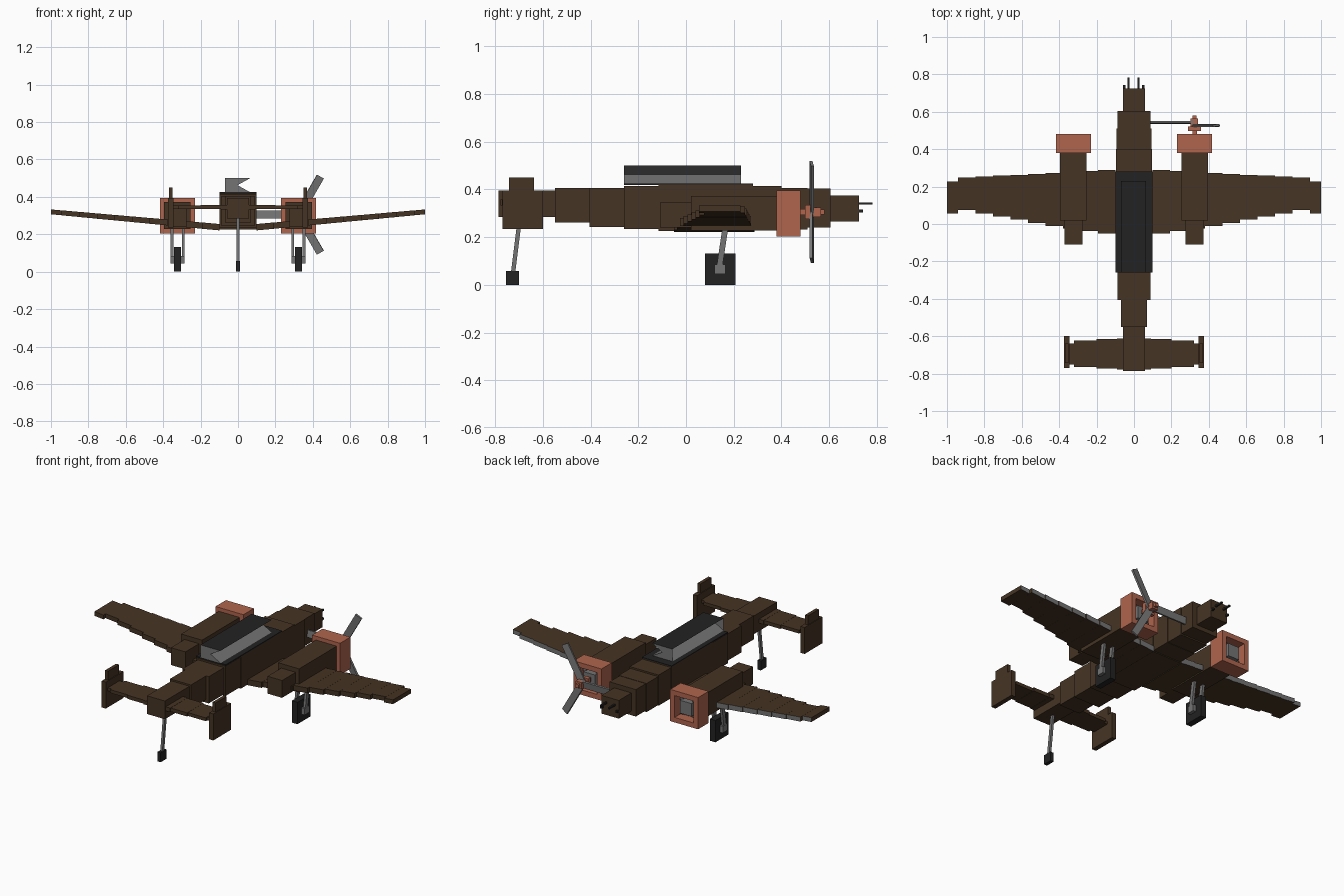
import bpy, bmesh, math
from mathutils import Vector, Matrix

if "Cube" in bpy.data.objects:
    bpy.data.objects.remove(bpy.data.objects["Cube"])


def material(name, rgb):
    m = bpy.data.materials.new(name)
    m.diffuse_color = (*rgb, 1)
    m.use_nodes = True
    m.node_tree.nodes["Principled BSDF"].inputs["Base Color"].default_value = m.diffuse_color
    return m


BROWN = material("brown paint", (0.060, 0.034, 0.017))
RED = material("salmon cowling", (0.43, 0.13, 0.075))
GREY = material("grey metal", (0.175, 0.175, 0.175))
DARK = material("dark rubber", (0.016, 0.016, 0.016))


def mesh(name, verts, faces, mats):
    me = bpy.data.meshes.new(name)
    me.from_pydata(verts, [], faces)
    for m in mats:
        me.materials.append(m)
    ob = bpy.data.objects.new(name, me)
    bpy.context.collection.objects.link(ob)
    return ob


BOX = [(0, 3, 2, 1), (4, 5, 6, 7), (0, 1, 5, 4), (1, 2, 6, 5), (2, 3, 7, 6), (3, 0, 4, 7)]


def box(name, x, y, z, mat=BROWN):
    """Box from (min, max) ranges."""
    v = [(x[i], y[j], z[k]) for k in (0, 1) for i, j in ((0, 0), (1, 0), (1, 1), (0, 1))]
    return mesh(name, v, BOX, [mat])


def rod(name, a, b, w, d, mat=GREY):
    """Square bar from a to b, w along x and d across."""
    a, b = Vector(a), Vector(b)
    side = Vector((1, 0, 0))
    other = (b - a).normalized().cross(side) * d / 2
    side = side * w / 2
    v = [p + s * side + t * other for p in (a, b) for s, t in ((-1, -1), (1, -1), (1, 1), (-1, 1))]
    ob = mesh(name, v, BOX, [mat])
    bm = bmesh.new()
    bm.from_mesh(ob.data)
    bmesh.ops.recalc_face_normals(bm, faces=bm.faces)
    bm.to_mesh(ob.data)
    bm.free()
    return ob


def pair(name, x, y, z, mat=BROWN):
    box(name + "_right", x, y, z, mat)
    box(name + "_left", (-x[1], -x[0]), y, z, mat)


# Fuselage sections, tail to nose: half width, y range, z range
for i, (w, y0, y1, z0, z1) in enumerate([
        (0.060, -0.785, -0.55, 0.285, 0.395), (0.070, -0.55, -0.405, 0.262, 0.405),
        (0.088, -0.405, -0.26, 0.243, 0.405), (0.098, -0.26, -0.115, 0.235, 0.415),
        (0.100, -0.115, 0.28, 0.225, 0.420), (0.097, 0.28, 0.40, 0.230, 0.415),
        (0.093, 0.40, 0.51, 0.232, 0.405), (0.088, 0.51, 0.605, 0.240, 0.403),
        (0.058, 0.605, 0.725, 0.265, 0.375)]):
    box(f"fuselage_{i + 1}", (-w, w), (y0, y1), (z0, z1))

# Dark deck under the canopy
box("cockpit_deck", (-0.1, 0.1), (-0.26, 0.28), (0.418, 0.425), DARK)

# Canopy: crossed panels with triangular ends and a dark roof
x0, x1, y0, y1, z0, z1 = -0.07, 0.065, -0.26, 0.23, 0.425, 0.5
canopy = mesh("canopy",
              [(x, y, z) for y in (y0, y1) for x, z in ((x0, z0), (x1, z0), (x0, z1), (x1, z1))],
              [(0, 1, 2), (0, 2, 3), (4, 6, 5), (4, 7, 6), (1, 5, 6, 2), (0, 3, 7, 4), (2, 3, 7, 6)],
              [GREY, DARK])
canopy.data.polygons[6].material_index = 1

# Nose guns
for x in (-0.03, 0.025):
    box("nose_gun", (x - 0.005, x + 0.005), (0.72, 0.782), (0.336, 0.346), DARK)
for x in (-0.052, 0.05):
    box("side_gun", (x - 0.006, x + 0.006), (0.72, 0.742), (0.304, 0.316), DARK)

# Wings: stepped, tapered segments with dihedral and a grey leading edge
N = 9
for side, label in ((1, "right"), (-1, "left")):
    for i in range(N + 1):
        if i < N:
            a, b = 0.10 + 0.84 * i / N, 0.10 + 0.84 * (i + 1) / N
            t = i / (N - 1)
            front, back = 0.288 - 0.04 * t, -0.05 + 0.125 * t ** 1.15
        else:
            a, b, front, back = 0.94, 1.0, 0.228, 0.055
        h = 0.017 - 0.004 * i / N
        v = []
        for s in (-1, 1):
            for x, y in ((a, back), (b, back), (b, front), (a, front)):
                v.append((side * x, y, 0.238 + (x - 0.1) * 0.091 + s * h))
        faces = BOX if side > 0 else [f[::-1] for f in BOX]
        seg = mesh(f"wing_{label}_{i + 1}", v, faces, [BROWN, GREY])
        for p in seg.data.polygons:
            p.material_index = int(p.normal.y > 0.7)

# Tailplane and stepped twin fins
for i, (w, ya, yb) in enumerate([(0.09, -0.777, -0.612), (0.2, -0.772, -0.616),
                                 (0.32, -0.765, -0.624), (0.35, -0.752, -0.64)]):
    h = 0.012 - 0.001 * i
    box(f"tailplane_{i + 1}", (-w, w), (ya, yb), (0.345 - h, 0.345 + h))
pair("fin_lower", (0.346, 0.374), (-0.77, -0.60), (0.235, 0.395))
pair("fin_upper", (0.35, 0.37), (-0.742, -0.638), (0.395, 0.45))

# Engine nacelles
pair("nacelle", (0.255, 0.395), (0.02, 0.385), (0.228, 0.372))
pair("nacelle_tail", (0.275, 0.372), (-0.11, 0.02), (0.24, 0.345))

# Open cowlings with an engine block inside
for y, z in (((0.38, 0.48), (0.365, 0.395)), ((0.38, 0.48), (0.203, 0.233))):
    pair("cowling_plate", (0.23, 0.417), y, z, RED)
for x in ((0.23, 0.26), (0.387, 0.417)):
    pair("cowling_side", x, (0.38, 0.48), (0.233, 0.365), RED)
pair("cowling_back", (0.26, 0.387), (0.385, 0.42), (0.233, 0.365), RED)
pair("engine_block", (0.285, 0.362), (0.42, 0.465), (0.26, 0.338), GREY)
for x in (0.27, 0.355):
    for z in (0.245, 0.33):
        pair("cylinder", (x, x + 0.022), (0.42, 0.445), (z, z + 0.022), GREY)

# Propeller on the right engine
box("propeller_shaft", (0.312, 0.336), (0.46, 0.50), (0.293, 0.317), RED)
box("propeller_hub", (0.29, 0.357), (0.498, 0.522), (0.275, 0.335), RED)
box("propeller_spinner", (0.303, 0.343), (0.52, 0.565), (0.285, 0.325), RED)
box("propeller_tip", (0.313, 0.333), (0.565, 0.58), (0.295, 0.315), RED)
for k, (deg, y) in enumerate(((60, 0.527), (180, 0.543), (300, 0.527))):
    blade = box(f"propeller_blade_{k + 1}", (0.0, 0.235), (-0.006, 0.006), (-0.021, 0.021), GREY)
    blade.matrix_world = Matrix.Translation((0.323, y, 0.305)) @ Matrix.Rotation(
        -math.radians(deg), 4, 'Y') @ Matrix.Rotation(math.radians(8), 4, 'X')

# Main landing gear
pair("main_wheel", (0.305, 0.342), (0.08, 0.207), (0.0, 0.132), DARK)
pair("axle", (0.285, 0.362), (0.12, 0.165), (0.045, 0.085), GREY)
for s in (-1, 1):
    for x in (0.2925, 0.3535):
        rod("main_strut", (s * x, 0.138, 0.06), (s * x, 0.165, 0.24), 0.015, 0.024)

# Tail wheel
box("tail_wheel", (-0.011, 0.011), (-0.755, -0.70), (0.0, 0.057), DARK)
rod("tail_strut", (0, -0.725, 0.05), (0, -0.695, 0.29), 0.014, 0.018)
